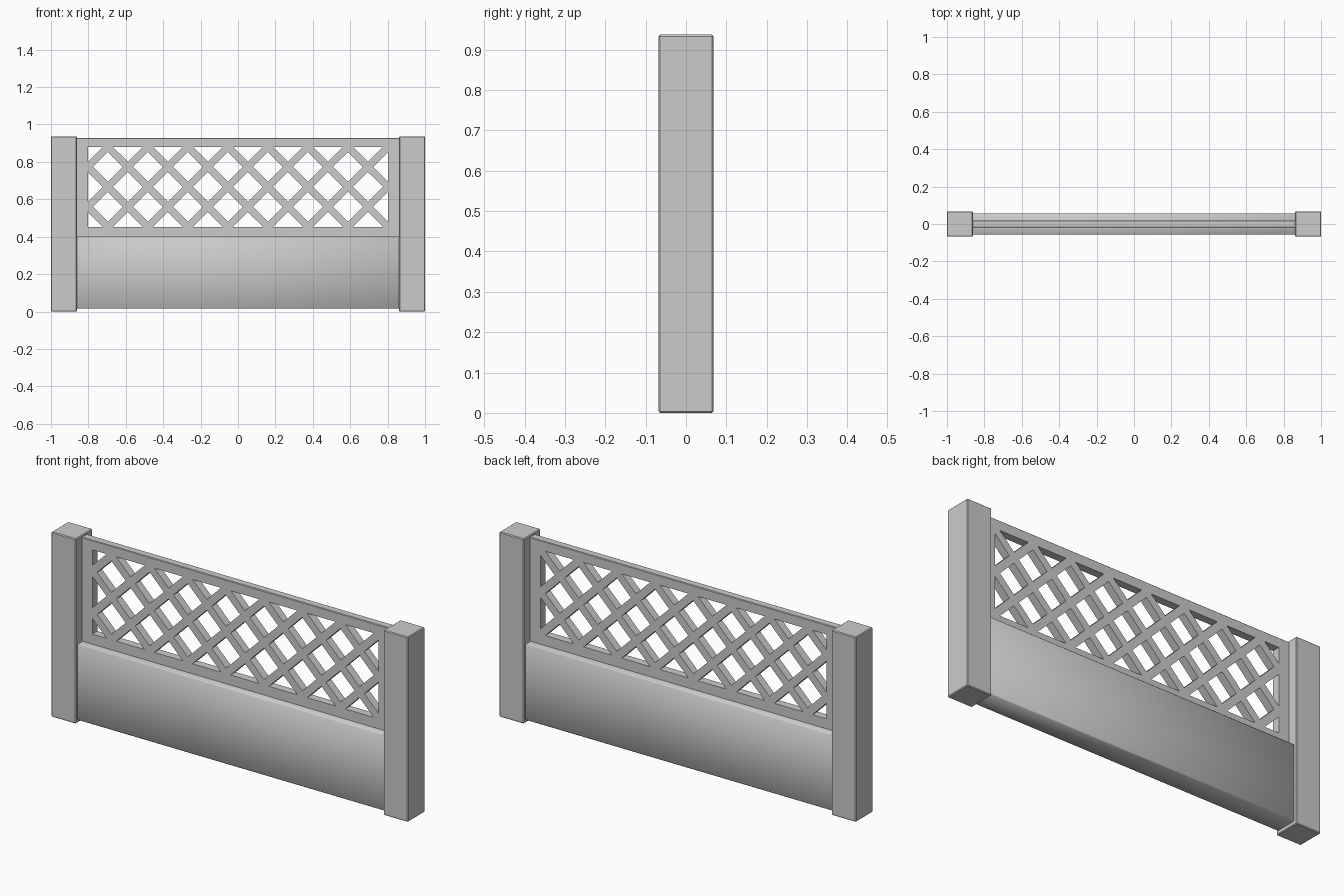
import bpy, bmesh, math

if "Cube" in bpy.data.objects:
    bpy.data.objects.remove(bpy.data.objects["Cube"])


def link(name, bm):
    bmesh.ops.recalc_face_normals(bm, faces=bm.faces)
    me = bpy.data.meshes.new(name)
    bm.to_mesh(me)
    bm.free()
    ob = bpy.data.objects.new(name, me)
    bpy.context.collection.objects.link(ob)
    return ob


def box(name, lo, hi, bevel=0.004, segments=1):
    bm = bmesh.new()
    bmesh.ops.create_cube(bm, size=1)
    for v in bm.verts:
        v.co = [(a + b) / 2 + c * (b - a) for a, b, c in zip(lo, hi, v.co)]
    if bevel:
        bmesh.ops.bevel(bm, geom=bm.edges[:], offset=bevel, segments=segments,
                        affect='EDGES', profile=0.5)
    return link(name, bm)


def smooth(ob, degrees):
    bpy.ops.object.select_all(action='DESELECT')
    ob.select_set(True)
    bpy.context.view_layer.objects.active = ob
    bpy.ops.object.shade_smooth_by_angle(angle=math.radians(degrees))


# Square end posts
for side, x0, x1 in (("left", -1, -0.862), ("right", 0.862, 1)):
    box(side + "_post", (x0, -0.068, 0), (x1, 0.068, 0.937))

# Solid lower panel, softly shaded over its chamfered edges
panel = box("lower_panel", (-0.863, -0.057, 0.015), (0.863, 0.057, 0.402), 0.005)
smooth(panel, 60)

# Thin upper plate that becomes the lattice and its frame
lattice = box("lattice_frame", (-0.863, -0.02, 0.39), (0.863, 0.02, 0.929), 0.003)

# Diamond openings, halved where they meet the frame
X0, X1, Z0, Z1 = -0.803, 0.802, 0.453, 0.880
px, pz = (X1 - X0) / 15, (Z1 - Z0) / 4
open_part = 0.745
bm = bmesh.new()
for i in range(16):
    for j in range(5):
        if (i + j) % 2:
            continue
        cx, cz = X0 + i * px, Z0 + j * pz
        rx, rz = px * open_part, pz * open_part
        outline = []
        for dx, dz in ((rx, 0), (0, rz), (-rx, 0), (0, -rz)):
            p = (min(max(cx + dx, X0), X1), min(max(cz + dz, Z0), Z1))
            if p not in outline:
                outline.append(p)
        face = bm.faces.new([bm.verts.new((x, -0.1, z)) for x, z in outline])
        ext = bmesh.ops.extrude_face_region(bm, geom=[face])
        for v in ext["geom"]:
            if isinstance(v, bmesh.types.BMVert):
                v.co.y = 0.1
# keep each prism closed
bmesh.ops.holes_fill(bm, edges=[e for e in bm.edges if e.is_boundary], sides=0)
cutter = link("lattice_cutter", bm)
cutter.hide_render = True

mod = lattice.modifiers.new("openings", 'BOOLEAN')
mod.operation = 'DIFFERENCE'
mod.solver = 'EXACT'
mod.object = cutter

# Bake the cut and drop the helper
dg = bpy.context.evaluated_depsgraph_get()
cut_mesh = bpy.data.meshes.new_from_object(lattice.evaluated_get(dg))
lattice.modifiers.clear()
lattice.data = cut_mesh
bpy.data.objects.remove(cutter)
